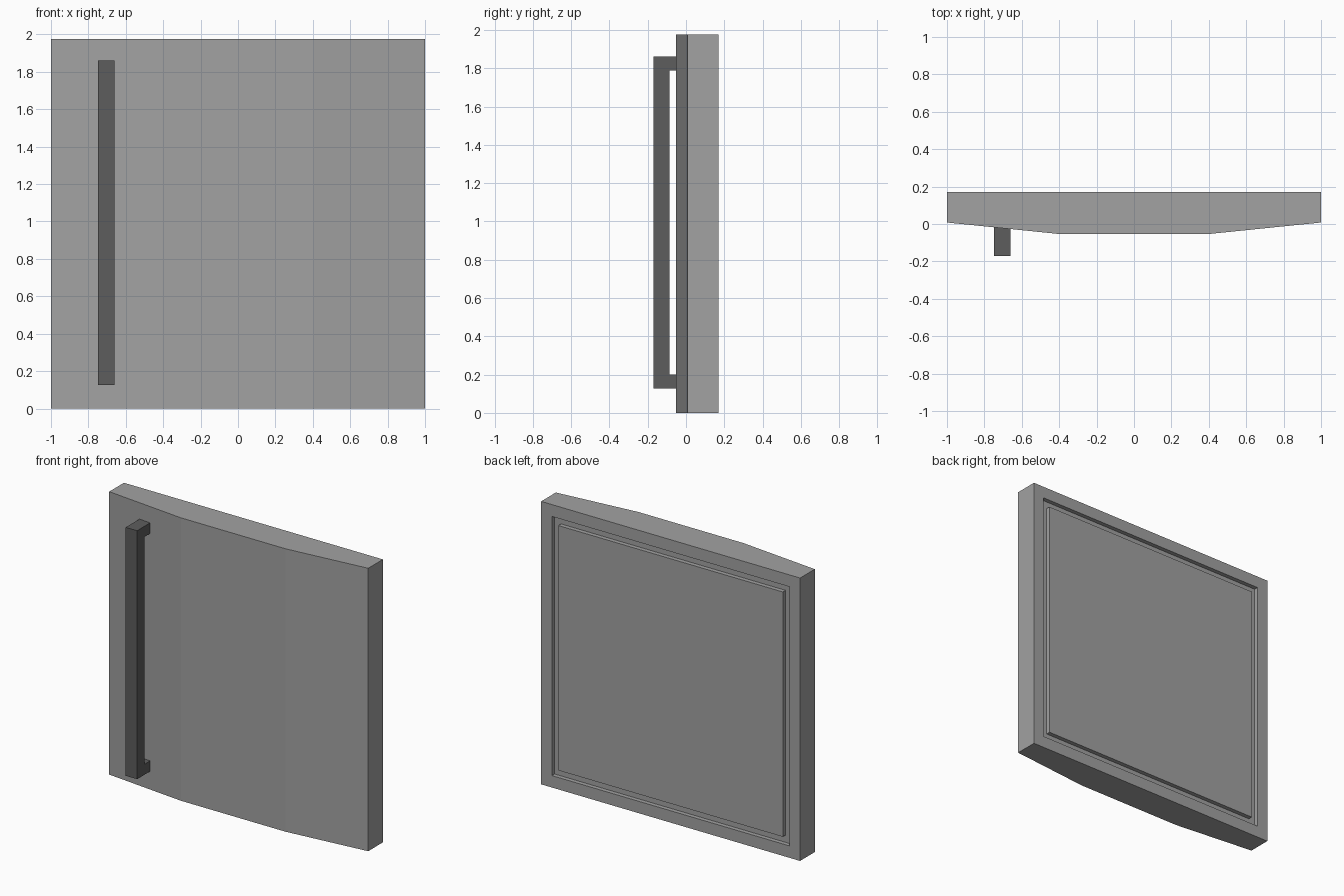
import bpy, bmesh

if "Cube" in bpy.data.objects:
    bpy.data.objects.remove(bpy.data.objects["Cube"])


def material(name, value):
    m = bpy.data.materials.new(name)
    m.diffuse_color = (value, value, value, 1)
    m.use_nodes = True
    m.node_tree.nodes["Principled BSDF"].inputs["Base Color"].default_value = m.diffuse_color
    return m


def prism(profile, axis_point, a, b):
    """Closed bmesh: a profile swept between a and b; axis_point maps (u, v, t) to xyz."""
    bm = bmesh.new()
    lo = [bm.verts.new(axis_point(u, v, a)) for u, v in profile]
    hi = [bm.verts.new(axis_point(u, v, b)) for u, v in profile]
    bm.faces.new(lo)
    bm.faces.new(hi)
    n = len(profile)
    for i in range(n):
        j = (i + 1) % n
        bm.faces.new((lo[i], lo[j], hi[j], hi[i]))
    bmesh.ops.recalc_face_normals(bm, faces=bm.faces[:])
    return bm


def finish(bm, name, mat):
    bmesh.ops.recalc_face_normals(bm, faces=bm.faces[:])
    me = bpy.data.meshes.new(name)
    bm.to_mesh(me)
    bm.free()
    me.materials.append(mat)
    ob = bpy.data.objects.new(name, me)
    bpy.context.collection.objects.link(ob)
    return ob


door_grey = material("door_grey", 0.36)
handle_grey = material("handle_dark_grey", 0.11)

# Door slab with a bowed, three-facet front
plan = [(-1, 0.17), (-1, 0.008), (-0.405, -0.053),
        (0.405, -0.053), (1, 0.008), (1, 0.17)]
bm = prism(plan, lambda u, v, t: (u, v, t), 0.0, 1.975)

# Seal groove around the back panel
back = max(bm.faces, key=lambda f: f.normal.y)
bmesh.ops.inset_region(bm, faces=[back], thickness=0.083, use_even_offset=True)
ring = bmesh.ops.inset_region(bm, faces=[back], thickness=0.05,
                              use_even_offset=True)["faces"]
ext = bmesh.ops.extrude_face_region(bm, geom=ring)["geom"]
bmesh.ops.translate(bm, vec=(0, -0.03, 0),
                    verts=[g for g in ext if isinstance(g, bmesh.types.BMVert)])
leftover = [f for f in ring if f.is_valid]
if leftover:
    bmesh.ops.delete(bm, geom=leftover, context='FACES_ONLY')
finish(bm, "door", door_grey)

# Bar handle with a standoff at each end
side = [(-0.17, 0.127), (-0.015, 0.127), (-0.015, 0.2), (-0.087, 0.2),
        (-0.087, 1.787), (-0.015, 1.787), (-0.015, 1.861), (-0.17, 1.861)]
bm = prism(side, lambda u, v, t: (t, u, v), -0.748, -0.66)
finish(bm, "handle", handle_grey)
